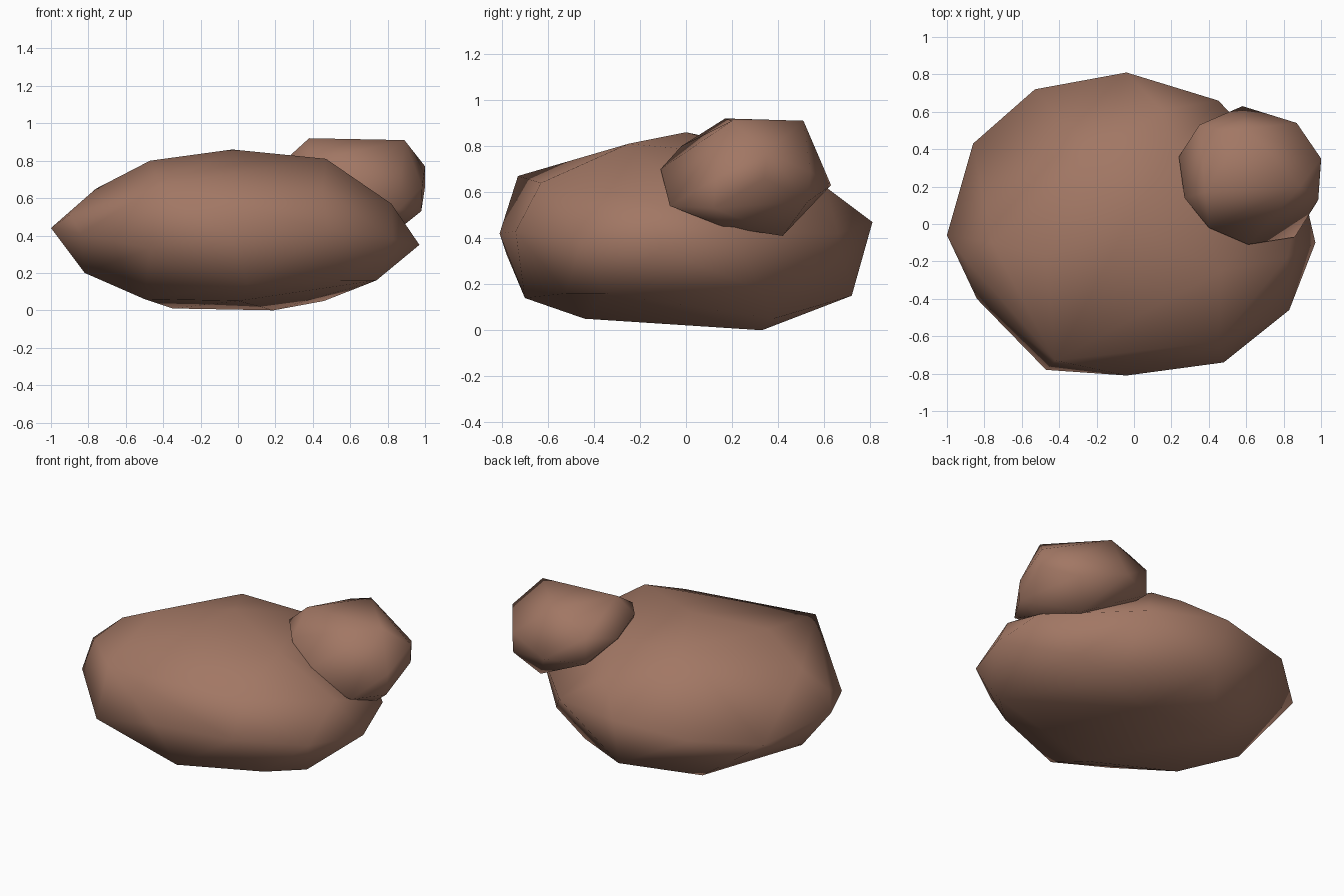
import bpy
import bmesh

stone = bpy.data.materials.new("brown stone")
stone.diffuse_color = (0.36, 0.185, 0.128, 1)


def make_rock(name, corners):
    """Wrap a chunky faceted rock around its corner points."""
    bm = bmesh.new()
    for c in corners:
        bm.verts.new(c)
    hull = bmesh.ops.convex_hull(bm, input=bm.verts[:])
    loose = {v for v in hull["geom_interior"] + hull["geom_unused"]
             if isinstance(v, bmesh.types.BMVert)}
    bmesh.ops.delete(bm, geom=list(loose), context="VERTS")
    bmesh.ops.recalc_face_normals(bm, faces=bm.faces[:])
    for f in bm.faces:
        f.smooth = True
    mesh = bpy.data.meshes.new(name)
    bm.to_mesh(mesh)
    bm.free()
    mesh.materials.append(stone)
    rock = bpy.data.objects.new(name, mesh)
    bpy.context.collection.objects.link(rock)
    return rock


# Wide main boulder: crown, waist, underside
make_rock("large_boulder", [
    (-.03, .0, .86), (-.47, -.17, .80), (.47, -.25, .81), (.27, -.34, .78),
    (-.20, .33, .79), (.20, .40, .75), (-.42, -.73, .67), (.45, -.63, .64),
    (-.76, -.10, .65), (.15, .61, .62), (.82, -.18, .57), (-.90, -.19, .51),
    (-1, -.06, .44), (-.84, -.40, .41), (-.47, -.78, .33), (-.04, -.81, .42),
    (.48, -.74, .43), (.83, -.46, .38), (.97, -.10, .35), (.90, .20, .43),
    (.45, .66, .42), (-.04, .81, .47), (-.53, .72, .43), (-.86, .43, .38),
    (-.82, -.02, .20), (-.02, .72, .15), (.70, .33, .17), (.74, -.35, .16),
    (.05, -.70, .14), (.46, .38, .05), (.19, .33, .0), (-.35, .33, .01),
    (-.50, -.20, .06), (.0, -.44, .05), (.55, -.52, .16),
])

# Small boulder resting on the back right shoulder
make_rock("small_boulder", [
    (.38, .17, .92), (.60, .51, .91), (.89, .20, .91), (.46, .50, .87),
    (.40, -.02, .80), (.27, .14, .82), (.24, .36, .75), (.58, .63, .63),
    (.87, .54, .69), (.87, .53, .56), (1, .35, .77), (1, .34, .66),
    (.985, .13, .66), (.98, .12, .53), (.86, -.07, .54), (.61, -.11, .70),
    (.35, .53, .79), (.35, .53, .62), (.75, .42, .41), (.88, .16, .45),
    (.45, -.02, .55),
])
